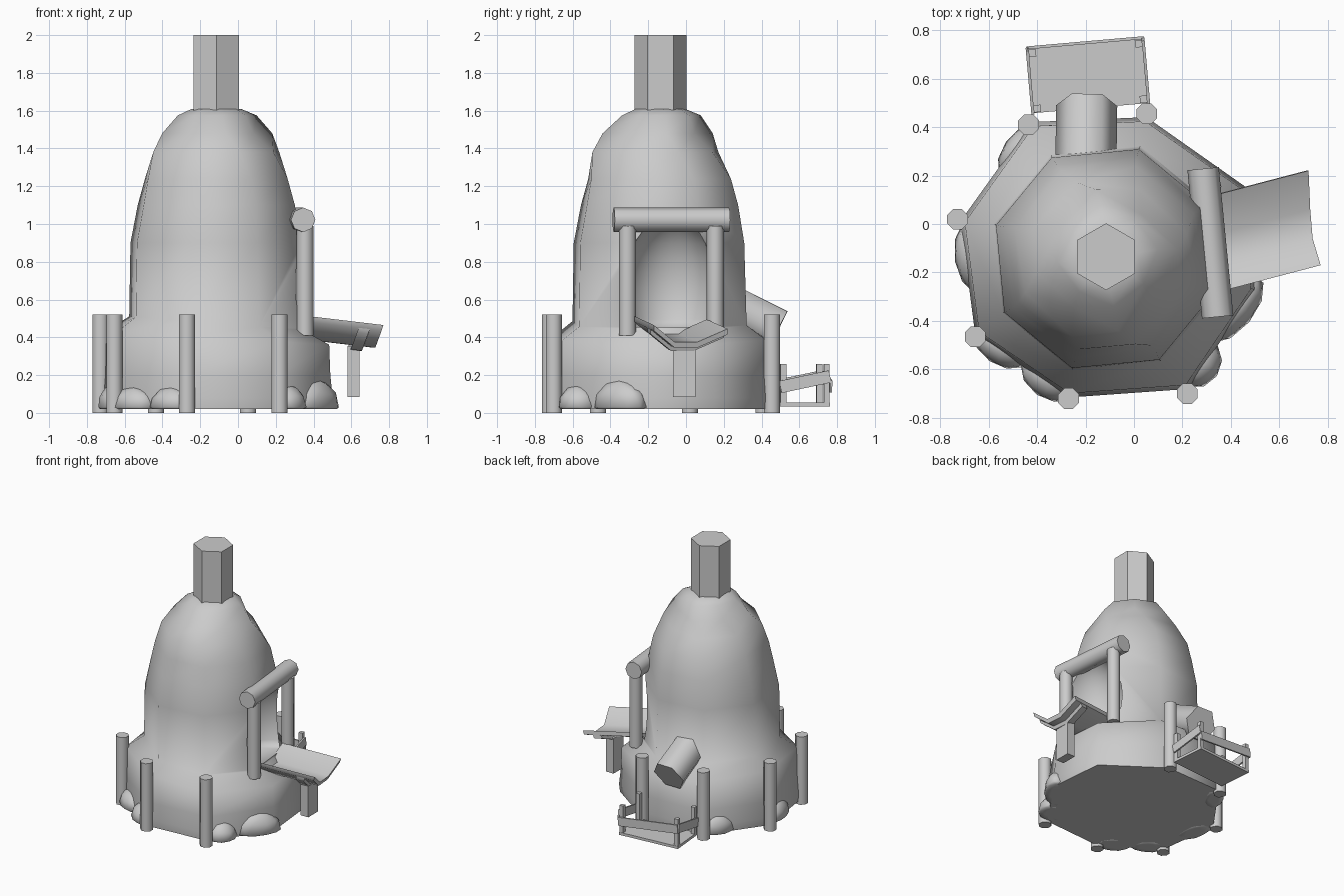
import bpy, bmesh
from math import sin, cos, radians
from mathutils import Vector, Matrix

if "Cube" in bpy.data.objects:
    bpy.data.objects.remove(bpy.data.objects["Cube"])

grey = bpy.data.materials.new("plain grey")
grey.use_nodes = True
grey.diffuse_color = (0.6, 0.6, 0.6, 1)
grey.node_tree.nodes["Principled BSDF"].inputs["Base Color"].default_value = (0.6, 0.6, 0.6, 1)


def finish(name, bm, angle=None):
    bmesh.ops.recalc_face_normals(bm, faces=bm.faces)
    mesh = bpy.data.meshes.new(name)
    bm.to_mesh(mesh)
    bm.free()
    mesh.materials.append(grey)
    ob = bpy.data.objects.new(name, mesh)
    bpy.context.collection.objects.link(ob)
    if angle:
        smooth(ob, angle)
    return ob


def smooth(ob, angle):
    bpy.ops.object.select_all(action="DESELECT")
    ob.select_set(True)
    bpy.context.view_layer.objects.active = ob
    bpy.ops.object.shade_smooth_by_angle(angle=radians(angle))


def loft(name, rings, angle=None):
    """Closed skin over rings with equal point counts."""
    bm = bmesh.new()
    loops = [[bm.verts.new(p) for p in ring] for ring in rings]
    n = len(loops[0])
    for a, b in zip(loops, loops[1:]):
        for i in range(n):
            j = (i + 1) % n
            bm.faces.new((a[i], a[j], b[j], b[i]))
    bm.faces.new(loops[0][::-1])
    bm.faces.new(loops[-1])
    return finish(name, bm, angle)


def rod(name, start, end, radius, sides=8, angle=50, turn=0):
    start, end = Vector(start), Vector(end)
    axis = end - start
    rot = axis.to_track_quat("Z", "Y").to_matrix().to_4x4()
    bm = bmesh.new()
    mat = Matrix.Translation((start + end) / 2) @ rot @ Matrix.Rotation(radians(turn), 4, "Z")
    bmesh.ops.create_cone(bm, cap_ends=True, segments=sides, radius1=radius,
                          radius2=radius, depth=axis.length, matrix=mat)
    return finish(name, bm, angle)


def box(name, centre, size, frame=Matrix.Identity(4)):
    bm = bmesh.new()
    mat = frame @ Matrix.Translation(centre) @ Matrix.Diagonal((*size, 1))
    bmesh.ops.create_cube(bm, size=1, matrix=mat)
    return finish(name, bm)


# One earthen body: broad octagonal base, sloping shoulder, domed tower, diamond cap
outline = [(0.455, 0.15), (0.05, 0.435), (-0.42, 0.415), (-0.71, 0.01),
           (-0.65, -0.45), (-0.27, -0.71), (0.22, -0.675), (0.495, -0.27)]
mid = Vector((-0.115, -0.14))


def base_ring(scale, z, slope=0.0):
    pts = [mid + (Vector(p) - mid) * scale for p in outline]
    return [(p.x, p.y, z - slope * p.x) for p in pts]


def tower_ring(z, radius, cx, cy, offset, pinch, slope=0.0):
    ring = []
    for k in range(8):
        a = radians(offset + 45 * k)
        r = radius * (pinch if k % 2 else 1)
        ring.append((cx + r * cos(a), cy + r * sin(a), z - slope * cx - slope * r * cos(a)))
    return ring


body = loft("body", [
    base_ring(1, 0.02), base_ring(1.01, 0.08), base_ring(0.99, 0.2), base_ring(0.98, 0.39, 0.06),
    tower_ring(0.465, 0.482, -0.115, -0.14, 28, 1, 0.08),
    tower_ring(0.9, 0.472, -0.118, -0.143, 28, 1),
    tower_ring(1.1, 0.435, -0.115, -0.14, 28, 1),
    tower_ring(1.24, 0.405, -0.115, -0.14, 27, 0.98),
    tower_ring(1.38, 0.355, -0.115, -0.162, 20, 0.94),
    tower_ring(1.48, 0.295, -0.11, -0.15, 9, 0.8),
    tower_ring(1.575, 0.21, -0.11, -0.13, 7, 0.9),
    tower_ring(1.61, 0.13, -0.115, -0.135, 7, 1)])

# Rounded doorway hollow with a flat sill, scooped out of the left side
scoop = bmesh.new()
bmesh.ops.create_uvsphere(scoop, u_segments=24, v_segments=14, radius=1, matrix=Matrix.Translation(
    (0.34, -0.08, 0.66)) @ Matrix.Diagonal((0.27, 0.25, 0.38, 1)))
bmesh.ops.bisect_plane(scoop, geom=scoop.verts[:] + scoop.edges[:] + scoop.faces[:],
                       plane_co=(0, 0, 0.455), plane_no=(0, 0, -1), clear_outer=True)
bmesh.ops.holes_fill(scoop, edges=[e for e in scoop.edges if e.is_boundary], sides=0)
cutter = finish("doorway_cutter", scoop)
cutter.hide_render = True
cut = body.modifiers.new("doorway", "BOOLEAN")
cut.operation = "DIFFERENCE"
cut.solver = "EXACT"
cut.object = cutter
bpy.context.view_layer.objects.active = body
bpy.ops.object.modifier_apply(modifier="doorway")
bpy.data.objects.remove(cutter)
smooth(body, 72)

# Low rocks bulging from the foot of the base: x, y, length, depth, height, heading
for i, (x, y, sx, sy, h, turn) in enumerate((
        (0.41, -0.35, 0.17, 0.085, 0.15, 50), (0.26, -0.57, 0.11, 0.1, 0.12, 55),
        (-0.35, -0.63, 0.13, 0.09, 0.11, -35), (-0.55, -0.5, 0.13, 0.08, 0.11, -35),
        (-0.66, -0.14, 0.15, 0.08, 0.12, 100), (-0.47, 0.3, 0.13, 0.07, 0.13, 55))):
    bm = bmesh.new()
    bmesh.ops.create_icosphere(bm, subdivisions=2, radius=1, matrix=Matrix.Translation(
        (x, y, 0.03)) @ Matrix.Rotation(radians(turn), 4, "Z") @ Matrix.Diagonal((sx, sy, h, 1)))
    for v in bm.verts:
        v.co.z = max(v.co.z, 0.02)
    finish(f"rock_{i + 1}", bm, 60)

# Chimney
rod("chimney", (-0.115, -0.135, 1.57), (-0.115, -0.135, 2), 0.138, 6, None)

# Ring of posts around the base
for i, (x, y) in enumerate(((-0.435, 0.41), (0.053, 0.455), (-0.728, 0.02),
                            (-0.655, -0.465), (-0.27, -0.72), (0.22, -0.7))):
    rod(f"base_post_{i + 1}", (x, y, 0), (x, y, 0.52), 0.046, turn=22.5)

# Door frame: two posts and a heavy log lintel
rod("door_post_right", (0.355, -0.31, 0.41), (0.355, -0.31, 0.99), 0.046)
rod("door_post_left", (0.315, 0.155, 0.41), (0.315, 0.155, 0.99), 0.046)
rod("door_lintel", (0.285, 0.228, 1.022), (0.345, -0.383, 1.022), 0.065)


# Chute sloping out of the doorway, with a forked support under it
def trough(name, near, far, drop, thick):
    lip = [(0.77, -0.17, 0.465), (0.737, -0.06, 0.375), (0.727, 0.06, 0.375), (0.72, 0.22, 0.445)]
    run = Vector((-0.42, -0.11, 0.05))
    edge = [Vector(p) - Vector((0, 0, drop)) for p in lip]
    edge += [p - Vector((0.01, 0, thick)) for p in reversed(edge)]
    loft(name, [[p + run * t for p in edge] for t in (near, far)], 50)


trough("chute", 0, 1, 0, 0.03)
trough("chute_fork", 0.17, 0.31, 0.03, 0.025)
box("chute_support", (0.612, -0.01, 0.22), (0.065, 0.12, 0.27))

# Stubby pipe at the back, pointing down
rod("back_pipe", (-0.2, 0.13, 0.62), (-0.195, 0.488, 0.44), 0.126, 6, 65, 30)

# Slatted tray behind the pipe
frame = Matrix.Translation((-0.19, 0.61, 0)) @ Matrix.Rotation(radians(5), 4, "Z")
box("tray_floor", (0, 0, 0.045), (0.47, 0.265, 0.02), frame)
for sx, side in ((-1, "right"), (1, "left")):
    for sy, end in ((-1, "inner"), (1, "outer")):
        box(f"tray_post_{end}_{side}", (sx * 0.22, sy * 0.115, 0.15), (0.03, 0.03, 0.22), frame)
    tilt = frame @ Matrix.Translation((sx * 0.24, 0, 0.165)) @ Matrix.Rotation(radians(12), 4, "X")
    box(f"tray_rail_{side}", (0, 0, 0), (0.012, 0.27, 0.065), tilt)
tilt = frame @ Matrix.Translation((0, 0.138, 0.165)) @ Matrix.Rotation(radians(6), 4, "Y")
box("tray_rail_outer", (0, 0, 0), (0.48, 0.012, 0.065), tilt)
